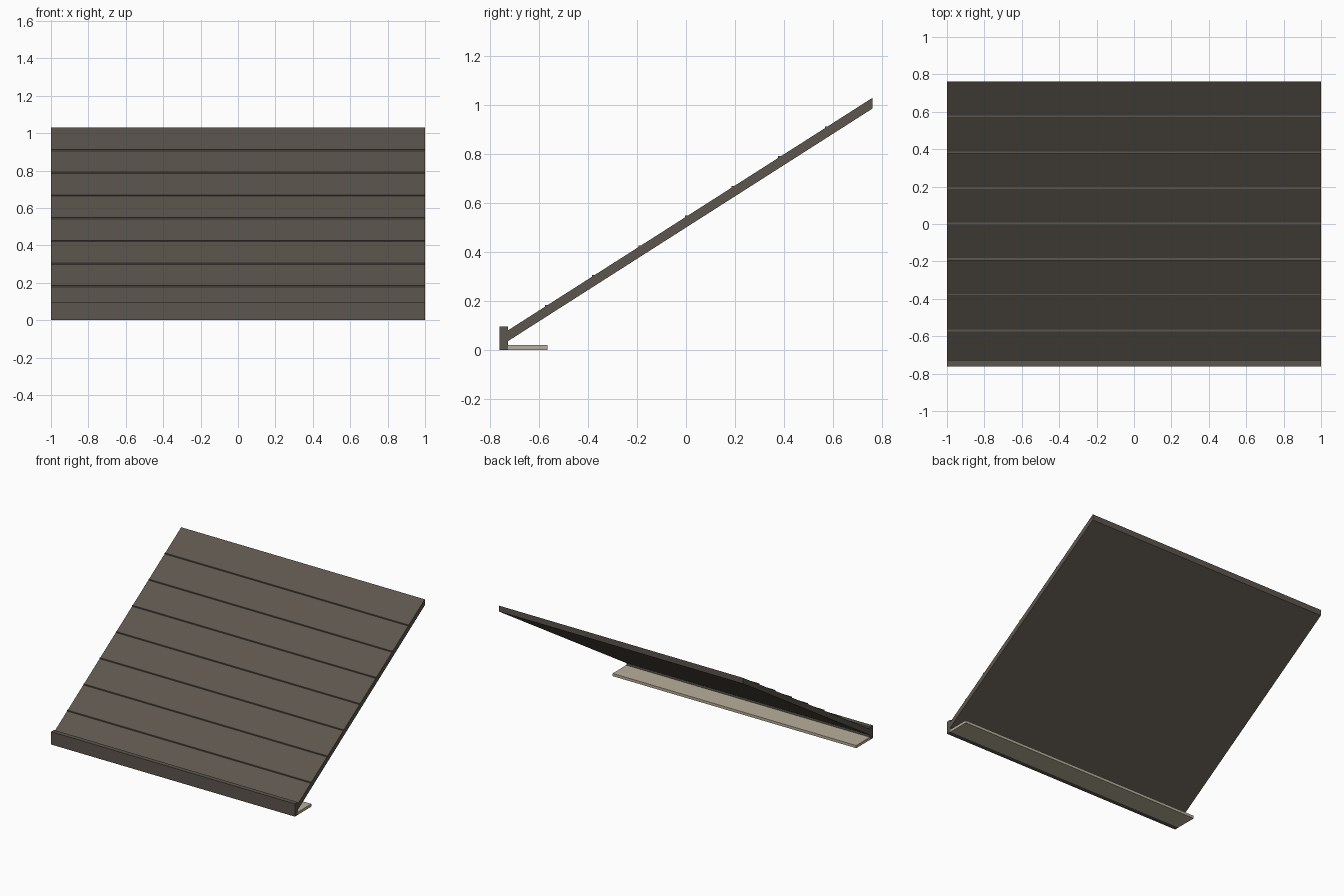
import bpy, bmesh

if "Cube" in bpy.data.objects:
    bpy.data.objects.remove(bpy.data.objects["Cube"])

HALF_W = 1.0
Y0, Y1 = -0.762, 0.762
SLOPE = 0.638
COURSES = 8


def top_z(y):
    return 0.544 + SLOPE * y


def material(name, rgb):
    m = bpy.data.materials.new(name)
    m.diffuse_color = (*rgb, 1)
    m.use_nodes = True
    m.node_tree.nodes["Principled BSDF"].inputs["Base Color"].default_value = m.diffuse_color
    return m


slate = material("slate_brown", (0.107, 0.092, 0.075))
cream = material("soffit_cream", (0.48, 0.43, 0.33))


def extrude_x(name, profile, mat):
    """Extrude a (y, z) profile across the full width."""
    bm = bmesh.new()
    face = bm.faces.new([bm.verts.new((-HALF_W, y, z)) for y, z in profile])
    ext = bmesh.ops.extrude_face_region(bm, geom=[face])["geom"]
    verts = [v for v in ext if isinstance(v, bmesh.types.BMVert)]
    bmesh.ops.translate(bm, verts=verts, vec=(2 * HALF_W, 0, 0))
    bmesh.ops.recalc_face_normals(bm, faces=bm.faces[:])
    me = bpy.data.meshes.new(name)
    bm.to_mesh(me)
    bm.free()
    me.materials.append(mat)
    ob = bpy.data.objects.new(name, me)
    bpy.context.collection.objects.link(ob)
    return ob


def box(name, ya, yb, za, zb, mat):
    return extrude_x(name, [(ya, za), (yb, za), (yb, zb), (ya, zb)], mat)


# sloping roof slab with plumb-cut ends
T = 0.044
ys = Y0 + 0.02
extrude_x("roof_slab", [(ys, top_z(ys) - T), (Y1, top_z(Y1) - T),
                        (Y1, top_z(Y1)), (ys, top_z(ys))], slate)

# small level ridges marking the course lines
for i in range(1, COURSES):
    y = Y0 + (Y1 - Y0) * i / COURSES
    box(f"course_ridge_{i}", y - 0.004, y + 0.008,
        top_z(y) - 0.012, top_z(y) + 0.005, slate)

# eave board and soffit
box("fascia_board", Y0, Y0 + 0.034, 0, 0.095, slate)
box("soffit_board", Y0 + 0.034, -0.567, 0, 0.02, cream)
